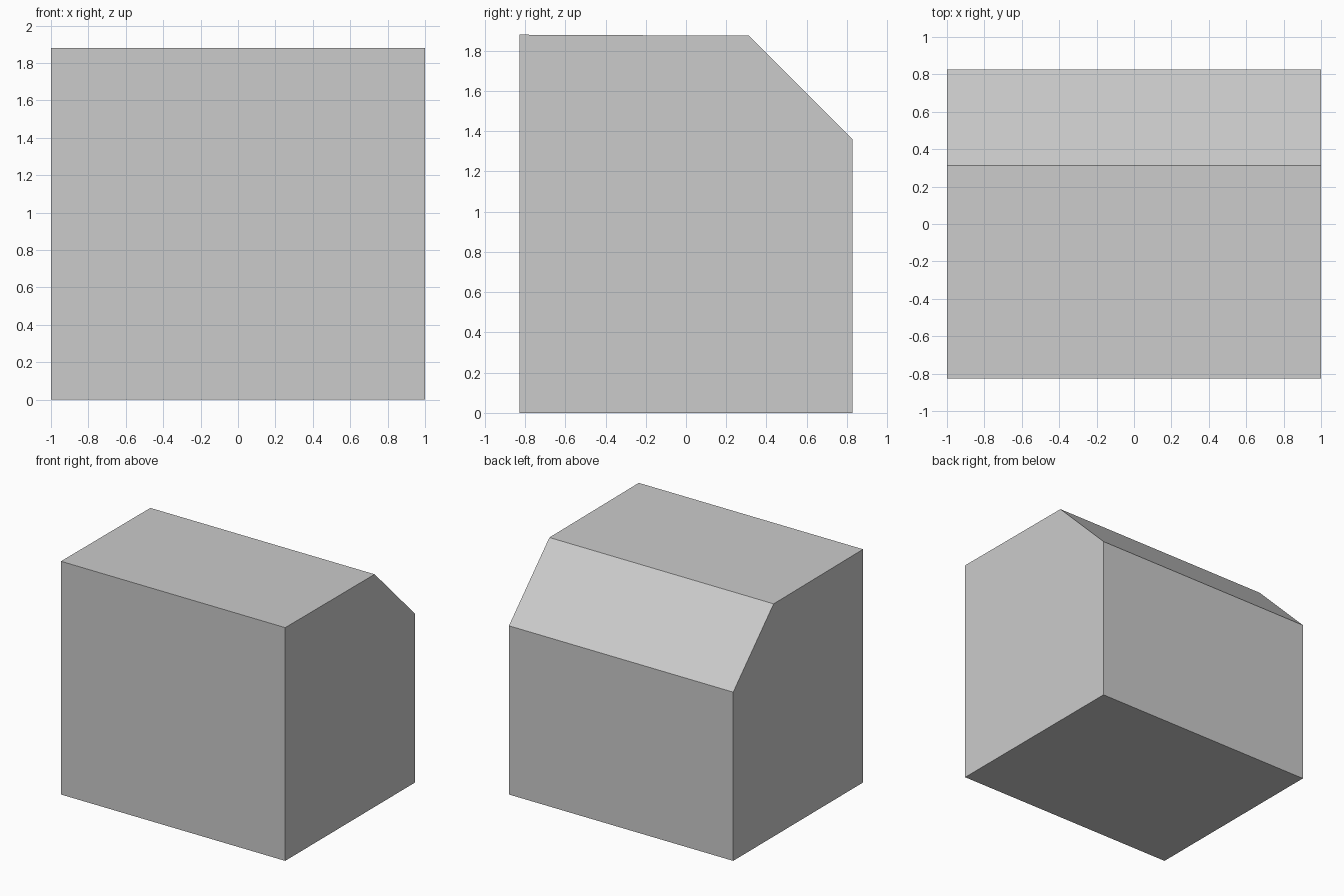
import bpy, bmesh
from mathutils import Vector

if "Cube" in bpy.data.objects:
    bpy.data.objects.remove(bpy.data.objects["Cube"])

# Side profile (y, z) of the block with its chamfered upper back edge
profile = [(-0.827, 0), (0.827, 0), (0.827, 1.36), (0.312, 1.875), (-0.827, 1.88)]
half_width = 1.0

# Extrude the profile across the width
bm = bmesh.new()
side = bm.faces.new([bm.verts.new((-half_width, y, z)) for y, z in profile])
result = bmesh.ops.extrude_face_region(bm, geom=[side], use_keep_orig=True)
moved = [v for v in result["geom"] if isinstance(v, bmesh.types.BMVert)]
bmesh.ops.translate(bm, verts=moved, vec=Vector((2 * half_width, 0, 0)))
bmesh.ops.recalc_face_normals(bm, faces=bm.faces)

mesh = bpy.data.meshes.new("chamfered_block")
bm.to_mesh(mesh)
bm.free()
block = bpy.data.objects.new("chamfered_block", mesh)
bpy.context.collection.objects.link(block)
